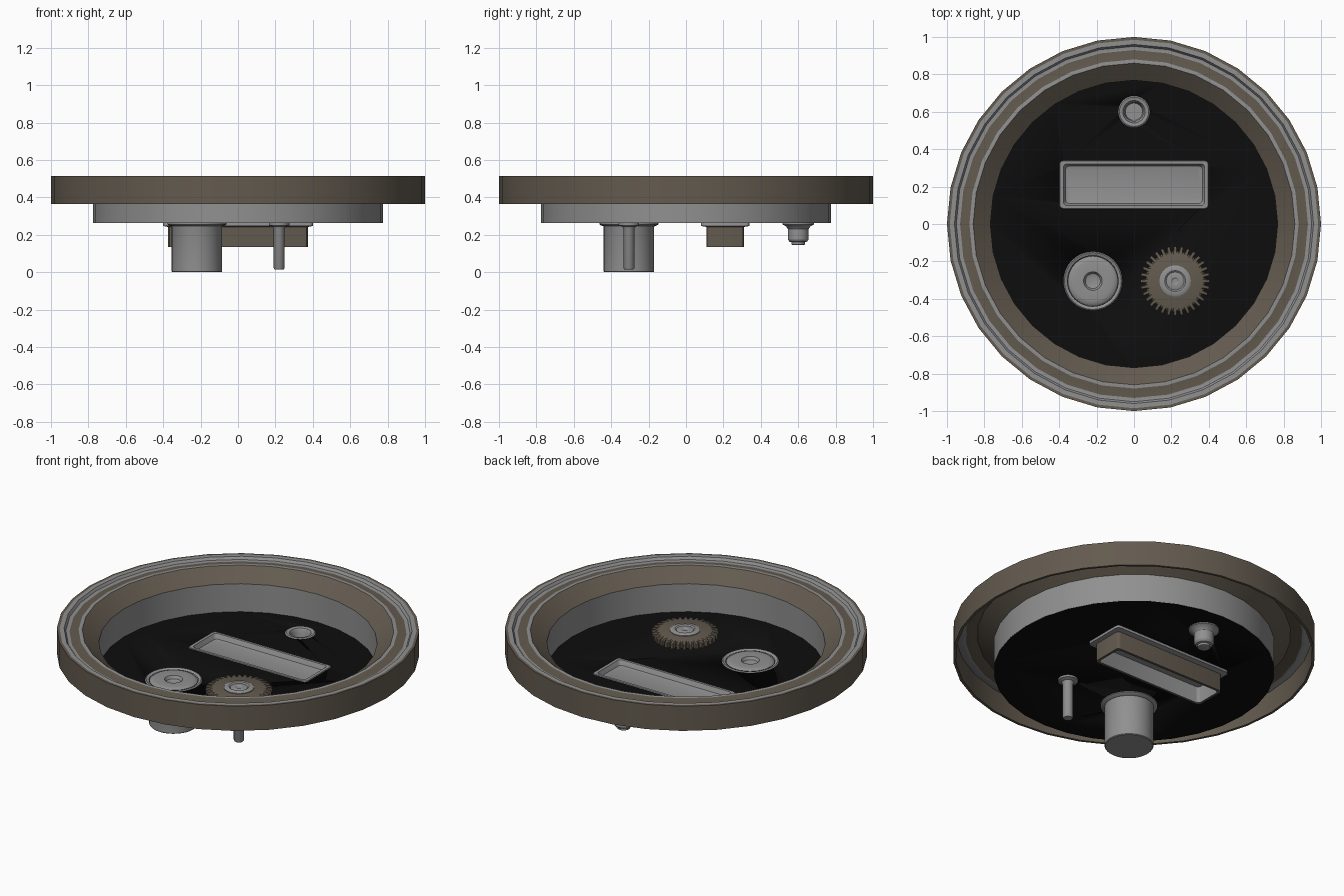
import bpy, bmesh, math

if "Cube" in bpy.data.objects:
    bpy.data.objects.remove(bpy.data.objects["Cube"])

def material(name, c):
    m = bpy.data.materials.new(name)
    m.diffuse_color = (*c, 1)
    m.use_nodes = True
    m.node_tree.nodes["Principled BSDF"].inputs["Base Color"].default_value = m.diffuse_color
    return m

MATS = [material("grey metal", (.28, .28, .28)),
        material("brown bronze", (.125, .103, .078)),
        material("black floor", (.004, .004, .004))]
G, B, K = 0, 1, 2

# Cross-section outlines
def circle(r, z, n=32):
    return [(r * math.cos(2 * math.pi * i / n), r * math.sin(2 * math.pi * i / n), z) for i in range(n)]

def round_rect(hx, hy, z, r=.02):
    pts = []
    for k, (sx, sy) in enumerate([(1, 1), (-1, 1), (-1, -1), (1, -1)]):
        for j in range(4):
            a = math.pi / 2 * (k + j / 3)
            pts.append((sx * (hx - r) + r * math.cos(a), sy * (hy - r) + r * math.sin(a), z))
    return pts

def toothed(ro, ri, z, teeth=32):
    pts = []
    for i in range(teeth):
        for f, r in ((-.36, ri), (-.2, ro), (.2, ro), (.36, ri)):
            a = 2 * math.pi * (i + f) / teeth
            pts.append((r * math.cos(a), r * math.sin(a), z))
    return pts

# Skin a stack of outlines; either loops back on itself or is capped at both ends
def loft(name, rings, at=(0, 0), cols=G, loop=False):
    me = bpy.data.meshes.new(name)
    bm = bmesh.new()
    vs = [[bm.verts.new((x + at[0], y + at[1], z)) for x, y, z in r] for r in rings]
    n, m = len(vs[0]), len(vs)
    for k in range(m if loop else m - 1):
        a, b = vs[k], vs[(k + 1) % m]
        for i in range(n):
            j = (i + 1) % n
            f = bm.faces.new((a[i], a[j], b[j], b[i]))
            f.material_index = cols if isinstance(cols, int) else cols[k]
    if not loop:
        for ring, k in ((vs[0], 0), (vs[-1], -1)):
            bm.faces.new(ring).material_index = cols if isinstance(cols, int) else cols[k]
    bmesh.ops.recalc_face_normals(bm, faces=bm.faces)
    bm.to_mesh(me)
    bm.free()
    ob = bpy.data.objects.new(name, me)
    bpy.context.collection.objects.link(ob)
    for mt in MATS:
        me.materials.append(mt)
    bpy.ops.object.select_all(action='DESELECT')
    ob.select_set(True)
    bpy.context.view_layer.objects.active = ob
    bpy.ops.object.shade_smooth_by_angle(angle=math.radians(30))
    return ob

def lathe(name, profile, at=(0, 0), cols=G, loop=False, n=32):
    return loft(name, [circle(r, z, n) for r, z in profile], at, cols, loop)

PIN, TRAY, KNOB, GEAR = (0, .6), (0, .21), (-.22, -.305), (.22, -.305)

# Bezel: inner wall, bronze slope, grey bead, outer lip and hanging skirt
lathe("bezel",
      [(.768, .266), (.768, .437), (.86, .508), (.88, .508), (.93, .497), (.95, .500), (.96, .515),
       (.985, .515), (1, .515), (1, .365), (.985, .365), (.985, .500), (.95, .488), (.93, .485),
       (.88, .497), (.866, .497), (.776, .432), (.776, .264)],
      cols=[G, B, G, B, G, G, G, B, B, B, B, G, G, B, B, B, G, G], loop=True)

# Black floor with openings for the sunken parts
floor = lathe("floor", [(.774, .262), (.774, .267)], cols=K)
cutters = [lathe("pin_cutter", [(.06, .2), (.06, .3)], PIN),
           lathe("knob_cutter", [(.135, .2), (.135, .3)], KNOB),
           loft("tray_cutter", [round_rect(.38, .112, .2), round_rect(.38, .112, .3)], TRAY)]
for c in cutters:
    c.hide_render = True
    mod = floor.modifiers.new("opening", 'BOOLEAN')
    mod.operation, mod.solver, mod.object = 'DIFFERENCE', 'EXACT', c
    bpy.context.view_layer.objects.active = floor
    bpy.ops.object.modifier_apply(modifier=mod.name)
    bpy.data.objects.remove(c)

# Window tray: grey plate and flange on top, hollow bronze box below
loft("window_tray",
     [round_rect(*p) for p in [(.358, .092, .242), (.366, .1, .245), (.378, .112, .272), (.396, .127, .272),
                               (.4, .13, .265), (.4, .13, .247), (.375, .1, .242), (.375, .1, .135),
                               (.36, .085, .135), (.36, .085, .236)]],
     TRAY, cols=[G, G, G, G, G, G, B, B, G])

# Socket pin at the back: flange, deep hole and stepped stem
lathe("socket_pin",
      [(.046, .18), (.05, .25), (.06, .268), (.078, .272), (.085, .267), (.085, .255), (.065, .245),
       (.055, .23), (.055, .175), (.047, .163), (.035, .16), (.035, .147), (.03, .145)], PIN)

# Push knob: rounded cap with a dimple over a plain barrel
lathe("knob",
      [(.025, .25), (.04, .255), (.05, .272), (.105, .274), (.125, .27), (.133, .263), (.139, .268),
       (.152, .273), (.158, .268), (.158, .256), (.15, .25), (.137, .246), (.135, .24), (.135, .004),
       (.131, 0)], KNOB)

# Gear wheel, its grey hub and its shaft through the floor
loft("gear_wheel",
     [toothed(.165, .145, .338), toothed(.185, .16, .332), toothed(.185, .16, .302), toothed(.17, .15, .296)],
     GEAR, cols=B)
lathe("gear_hub",
      [(.012, .339), (.02, .344), (.04, .344), (.048, .341), (.056, .347), (.075, .347), (.084, .342),
       (.084, .336)], GEAR, n=24)
lathe("gear_shaft",
      [(.05, .3), (.05, .268), (.055, .266), (.055, .25), (.035, .243), (.029, .23), (.029, .022),
       (.025, .015)], GEAR, n=24)
